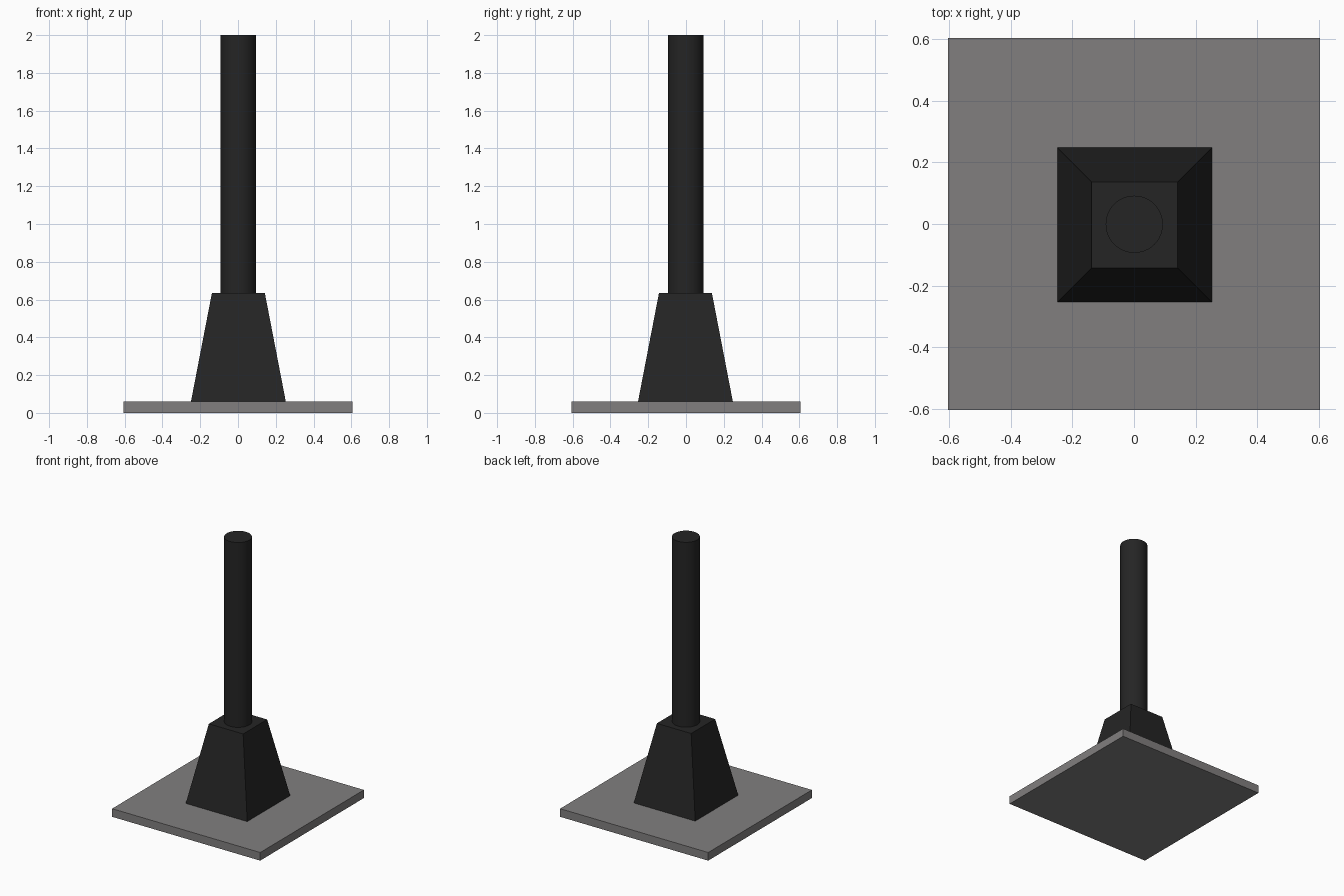
import bpy, math

if "Cube" in bpy.data.objects:
    bpy.data.objects.remove(bpy.data.objects["Cube"])

def material(name, rgb):
    m = bpy.data.materials.new(name)
    m.diffuse_color = (*rgb, 1.0)
    m.use_nodes = True
    m.node_tree.nodes["Principled BSDF"].inputs["Base Color"].default_value = m.diffuse_color
    return m

grey = material("grey", (0.22, 0.212, 0.212))
black = material("black", (0.018, 0.018, 0.018))

def prism(name, sides, r_bottom, r_top, z0, z1, mat, x=0.0, y=0.0):
    """Upright cone, prism or cylinder between two heights; 4 sides = square plan."""
    bpy.ops.mesh.primitive_cone_add(vertices=sides, radius1=r_bottom, radius2=r_top,
                                    depth=z1 - z0, location=(x, y, (z0 + z1) / 2))
    ob = bpy.context.object
    ob.name = name
    if sides == 4:
        ob.rotation_euler.z = math.pi / 4
        bpy.ops.object.transform_apply(location=False, rotation=True, scale=False)
    ob.data.materials.append(mat)
    return ob

D = math.sqrt(2)  # half side to corner radius

# Square ground slab
prism("base_plate", 4, 0.605 * D, 0.605 * D, 0.0, 0.06, grey)
# Tapered square pedestal
prism("pedestal", 4, 0.251 * D, 0.14 * D, 0.06, 0.635, black, 0.002, -0.003)
# Round post
prism("post", 48, 0.093, 0.093, 0.635, 2.0, black, 0.001, -0.001)
bpy.ops.object.shade_smooth_by_angle(angle=math.radians(30))
